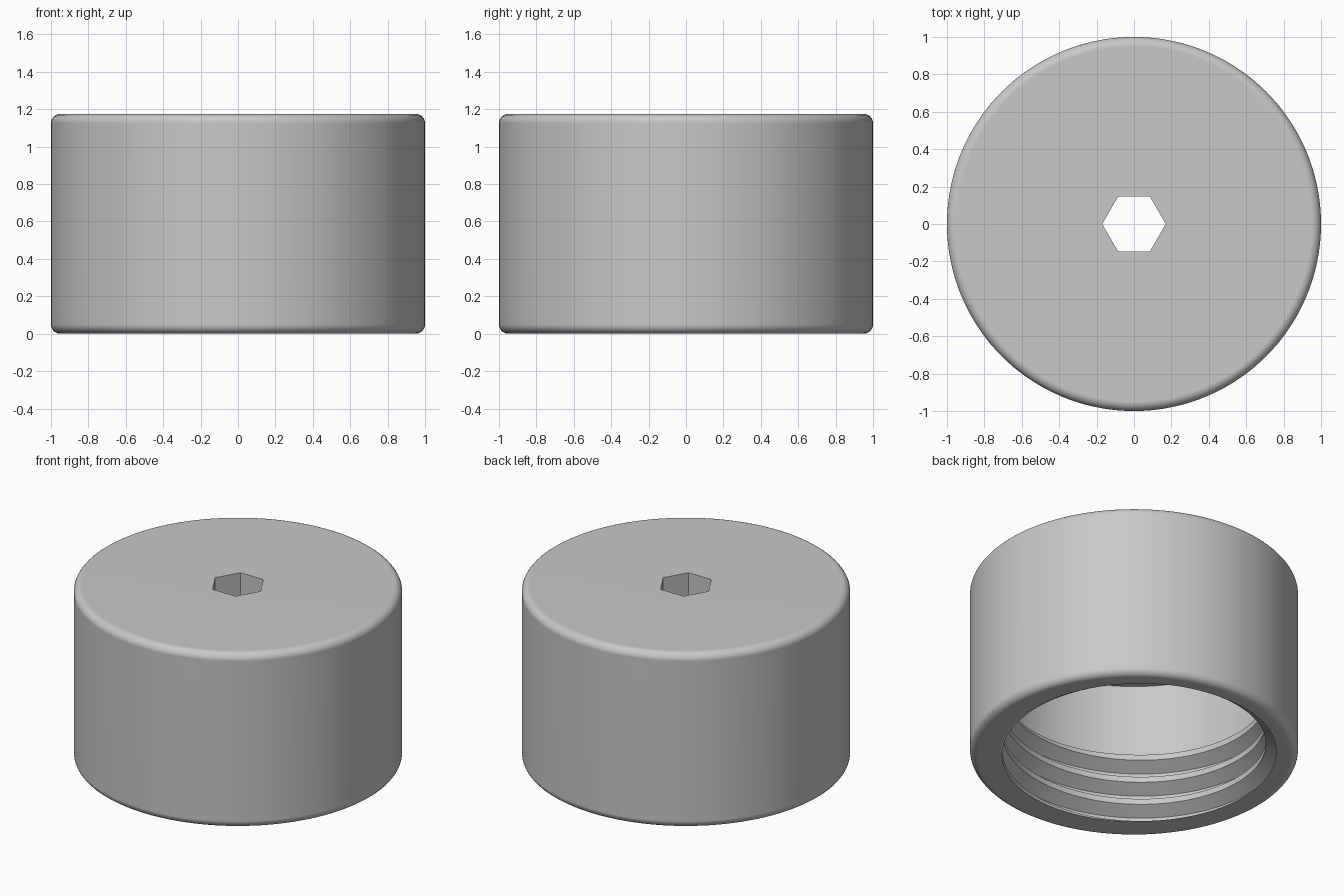
import bpy, bmesh, math

cube = bpy.data.objects.get("Cube")
if cube:
    bpy.data.objects.remove(cube, do_unlink=True)

HEIGHT, FILLET, CEILING = 1.175, 0.05, 0.995
APOTHEM = 0.147
PITCH, THREAD_TOP = 0.155, 0.47
ROOT, CREST = 0.885, 0.803
COLUMNS, TURNS = 144, 4
# One thread tooth as (height within the pitch, radius)
TOOTH = [(0, ROOT), (0.02, ROOT), (0.07, CREST), (0.108, CREST), (PITCH, ROOT)]


def thread_radius(u):
    """Bore radius at height u above the start of a tooth."""
    u %= PITCH
    for (z0, r0), (z1, r1) in zip(TOOTH, TOOTH[1:]):
        if u <= z1:
            return r0 + (r1 - r0) * (u - z0) / (z1 - z0)
    return ROOT


def fillet(z_mid, start):
    """Quarter round on the outer edge, starting at the given angle."""
    points = []
    for i in range(7):
        a = start - math.radians(15 * i)
        points.append((1 - FILLET + FILLET * math.cos(a), z_mid + FILLET * math.sin(a)))
    return points


def section(angle):
    """Closed radial section of the cap at one angle."""
    wedge = math.pi / 3
    hexagon = APOTHEM / math.cos((angle % wedge) - wedge / 2)
    points = [(hexagon, CEILING), (hexagon, HEIGHT)]
    points += fillet(HEIGHT - FILLET, math.pi / 2)
    points += fillet(FILLET, 0)
    # Helical thread, trimmed flat at the rim and at its upper end
    start = PITCH * (angle / math.tau - 0.315)
    for turn in range(-1, TURNS):
        for u, _ in TOOTH[:-1]:
            z = min(max(start + turn * PITCH + u, 0), THREAD_TOP)
            points.append((thread_radius(z - start), z))
    points += [(ROOT, THREAD_TOP), (ROOT, CEILING)]
    return points


# Cap body: sections swept around the axis
bm = bmesh.new()
rings = []
for c in range(COLUMNS + 1):
    a = math.tau * c / COLUMNS
    rings.append([bm.verts.new((r * math.cos(a), r * math.sin(a), z)) for r, z in section(a)])
for left, right in zip(rings, rings[1:]):
    for i in range(len(left)):
        j = (i + 1) % len(left)
        bm.faces.new((left[i], right[i], right[j], left[j]))
bmesh.ops.remove_doubles(bm, verts=bm.verts[:], dist=0.0002)
bmesh.ops.dissolve_degenerate(bm, edges=bm.edges[:], dist=0.0001)
bmesh.ops.recalc_face_normals(bm, faces=bm.faces[:])

mesh = bpy.data.meshes.new("threaded_cap")
bm.to_mesh(mesh)
bm.free()
cap = bpy.data.objects.new("threaded_cap", mesh)
bpy.context.collection.objects.link(cap)

# Plain grey material
grey = bpy.data.materials.new("light_grey")
grey.use_nodes = True
colour = (0.58, 0.58, 0.58, 1)
grey.diffuse_color = colour
for node in grey.node_tree.nodes:
    if node.type == "BSDF_PRINCIPLED":
        node.inputs["Base Color"].default_value = colour
mesh.materials.append(grey)

# Smooth shading with flat-looking ends
bpy.ops.object.select_all(action="DESELECT")
cap.select_set(True)
bpy.context.view_layer.objects.active = cap
bpy.ops.object.shade_smooth_by_angle(angle=math.radians(25))
weighted = cap.modifiers.new("flat_ends", "WEIGHTED_NORMAL")
weighted.keep_sharp = True
